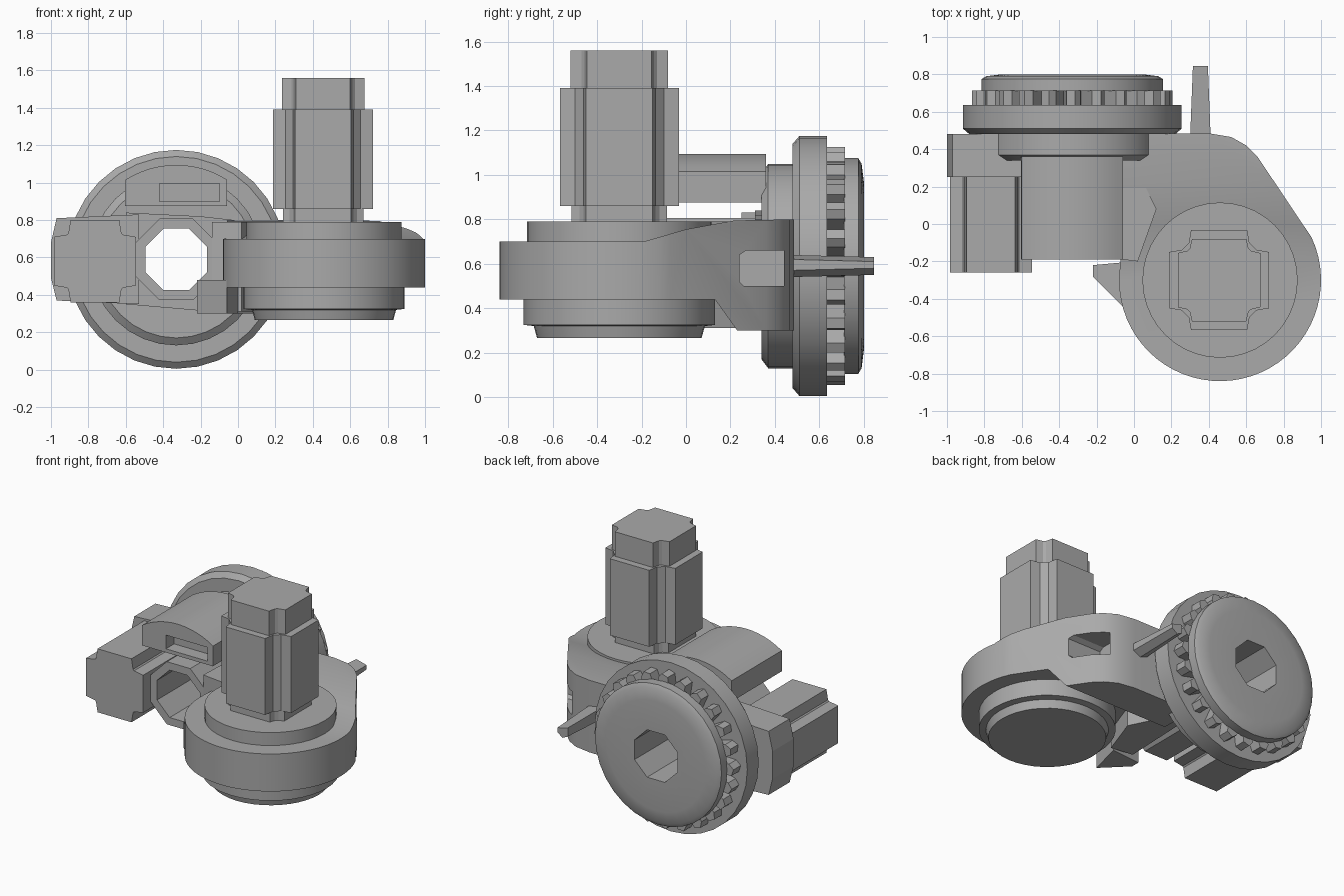
import bpy, bmesh, math
from mathutils import Matrix, Vector

cube = bpy.data.objects.get("Cube")
if cube:
    bpy.data.objects.remove(cube, do_unlink=True)

grey = bpy.data.materials.new("mid grey")
grey.use_nodes = True
grey.diffuse_color = (0.4, 0.4, 0.4, 1)
grey.node_tree.nodes["Principled BSDF"].inputs["Base Color"].default_value = (0.4, 0.4, 0.4, 1)

DRUM = (0.46, -0.30)      # vertical axis x, y
WHEEL = (-0.33, 0.59)     # horizontal axis x, z
TURN_Y = Matrix.Rotation(math.radians(-90), 4, 'X')   # local z becomes +y


def finish(name, bm, smooth=False):
    bmesh.ops.recalc_face_normals(bm, faces=bm.faces)
    mesh = bpy.data.meshes.new(name)
    bm.to_mesh(mesh)
    bm.free()
    mesh.materials.append(grey)
    ob = bpy.data.objects.new(name, mesh)
    bpy.context.collection.objects.link(ob)
    if smooth:
        round_off(ob)
    return ob


def round_off(ob):
    bpy.ops.object.select_all(action='DESELECT')
    ob.select_set(True)
    bpy.context.view_layer.objects.active = ob
    bpy.ops.object.shade_smooth_by_angle(angle=math.radians(30))


def prism(name, outline, lo, hi, axis='z'):
    """Extrude a 2D outline: z uses (x, y), y uses (x, z), x uses (y, z)."""
    place = {'z': lambda a, b, t: (a, b, t),
             'y': lambda a, b, t: (a, t, b),
             'x': lambda a, b, t: (t, a, b)}[axis]
    bm = bmesh.new()
    low = [bm.verts.new(place(a, b, lo)) for a, b in outline]
    high = [bm.verts.new(place(a, b, hi)) for a, b in outline]
    bm.faces.new(low)
    bm.faces.new(high)
    n = len(outline)
    for i in range(n):
        j = (i + 1) % n
        bm.faces.new((low[i], low[j], high[j], high[i]))
    return finish(name, bm)


def rect(a0, a1, b0, b1):
    return [(a0, b0), (a1, b0), (a1, b1), (a0, b1)]


def arc(cx, cy, r, start, end, n):
    angles = [math.radians(start + (end - start) * i / n) for i in range(n + 1)]
    return [(cx + r * math.cos(a), cy + r * math.sin(a)) for a in angles]


def octagon(r):
    return arc(*WHEEL, r, 22.5, 337.5, 7)


def lathe(name, profile, matrix, sides):
    """Spin an (r, height) profile that starts and ends on the axis."""
    bm = bmesh.new()
    rings = []
    for r, h in profile:
        if r == 0:
            rings.append([bm.verts.new((0, 0, h))])
        else:
            rings.append([bm.verts.new((x, y, h)) for x, y in arc(0, 0, r, 0, 360, sides)[:-1]])
    for a, b in zip(rings, rings[1:]):
        for i in range(sides):
            j = (i + 1) % sides
            quad = [a[i % len(a)], a[j % len(a)], b[j % len(b)], b[i % len(b)]]
            bm.faces.new(list(dict.fromkeys(quad)))
    bm.transform(matrix)
    return finish(name, bm, True)


def boolean(ob, cutter, operation='DIFFERENCE', keep=False):
    mod = ob.modifiers.new("cut", 'BOOLEAN')
    mod.object, mod.operation, mod.solver = cutter, operation, 'EXACT'
    bpy.context.view_layer.objects.active = ob
    bpy.ops.object.modifier_apply(modifier=mod.name)
    if not keep:
        bpy.data.objects.remove(cutter, do_unlink=True)


def fluted(cx, cy, half, arm, notch):
    """Square section with a concave notch in each corner."""
    corner = [(half, arm), (notch, arm + 0.012), (arm + 0.012, notch), (arm, half)]
    points = []
    for k in range(4):
        c, s = round(math.cos(k * math.pi / 2)), round(math.sin(k * math.pi / 2))
        points += [(cx + x * c - y * s, cy + x * s + y * c) for x, y in corner]
    return points


# Main housing: plan outline limited by a side profile that rises to the rear
plan = arc(*DRUM, 0.54, 180, 385, 36) + [(0.66, 0.36), (0.6, 0.42), (0.52, 0.465),
                                         (0.4, 0.485), (-0.06, 0.485), (-0.06, 0)]
side = [(-0.9, 0.44), (0.13, 0.44), (0.23, 0.3), (0.5, 0.3),
        (0.5, 0.8), (0.22, 0.795), (0, 0.755), (-0.19, 0.7), (-0.9, 0.7)]
housing = prism("housing", plan, 0, 1)
boolean(housing, prism("side_profile", side, -0.5, 1.5, 'x'), 'INTERSECT')
boolean(housing, prism("pocket", [(0.24, 0.52), (0.26, 0.5), (0.44, 0.5), (0.44, 0.66),
                                  (0.27, 0.66), (0.24, 0.64)], 0.48, 1.2, 'x'))
round_off(housing)

# Turning drum inside the housing, with its stepped base
lathe("drum", [(0, 0.265), (0.37, 0.265), (0.385, 0.32), (0.43, 0.325), (0.43, 0.6),
               (0.415, 0.6), (0.415, 0.79), (0, 0.79)],
      Matrix.Translation((*DRUM, 0)), 40)

# Upright shaft: neck, thick fluted grip, thinner tip
UP = (0.455, -0.30)
prism("shaft_neck", fluted(*UP, 0.215, 0.15, 0.18), 0.78, 0.87)
prism("shaft_grip", fluted(*UP, 0.268, 0.15, 0.2), 0.86, 1.39)
prism("shaft_tip", fluted(*UP, 0.22, 0.145, 0.17), 1.38, 1.56)

# Side shaft pointing forward, on its mounting block
prism("side_shaft", fluted(-0.765, 0.58, 0.22, 0.13, 0.15), -0.26, 0.3, 'y')
prism("side_block", [(-0.97, 0.37), (-0.53, 0.35), (-0.53, 0.83), (-0.97, 0.81), (-1, 0.68),
                     (-1, 0.49)], 0.25, 0.48, 'y')
back_plate = prism("back_plate", [(-0.6, 0.35), (-0.02, 0.3), (-0.02, 0.8), (-0.2, 0.82),
                                  (-0.6, 0.84)], 0.31, 0.485, 'y')

# Rear wheel, its toothed ring and the hollow front tube
wheel = lathe("wheel", [(0, 0.35), (0.42, 0.34), (0.46, 0.37), (0.46, 0.48), (0.55, 0.48),
                        (0.585, 0.51), (0.585, 0.635), (0.36, 0.635), (0.36, 0.71),
                        (0.485, 0.71), (0.485, 0.775), (0.46, 0.79), (0.38, 0.8), (0, 0.8)],
              Matrix.Translation((WHEEL[0], 0, WHEEL[1])) @ TURN_Y, 32)
tube = prism("front_tube", octagon(0.235), -0.18, 0.4, 'y')
bore = prism("bore", octagon(0.178), -1, 1.5, 'y')
for part in (wheel, tube, back_plate):
    boolean(part, bore, keep=True)
bpy.data.objects.remove(bore, do_unlink=True)

TEETH = 24
bm = bmesh.new()
for i in range(TEETH):
    turn = Matrix.Translation((WHEEL[0], 0, WHEEL[1])) @ Matrix.Rotation(
        math.tau * i / TEETH, 4, 'Y')
    section = [(-0.05, 0.34), (0.05, 0.34), (0.045, 0.5), (0.015, 0.535), (-0.03, 0.52)]
    loops = [[bm.verts.new(turn @ Vector((x, y, z))) for x, z in section] for y in (0.63, 0.715)]
    for loop in loops:
        bm.faces.new(loop)
    for a in range(5):
        b = (a + 1) % 5
        bm.faces.new((loops[0][a], loops[0][b], loops[1][b], loops[1][a]))
finish("wheel_teeth", bm)

# Curved cover over the tube, with a slot in its front
cover = prism("curved_cover", arc(*WHEEL, 0.505, 57.5, 122.5, 12) + [(-0.605, 0.875), (-0.06, 0.875)],
              -0.19, 0.36, 'y')
boolean(cover, prism("cover_slot", rect(-0.42, -0.1, 0.9, 0.995), -0.4, -0.1, 'y'))
round_off(cover)

# Small lug joining the tube side to the drum
prism("lug", [(-0.22, -0.22), (-0.22, -0.28), (-0.06, -0.44), (0, -0.2)], 0.3, 0.48)
prism("inner_web", [(-0.14, -0.18), (0.02, -0.2), (0.12, 0.08), (0, 0.32), (-0.12, 0.32)], 0.31, 0.79)

# Tapered rear pin
bm = bmesh.new()
ends = []
for y, half, top, low in ((0.46, 0.055, 0.64, 0.54), (0.845, 0.04, 0.63, 0.55)):
    ends.append([bm.verts.new(p) for p in ((0.355 - half, y, low + 0.02), (0.355, y, low),
                                           (0.355 + half, y, low + 0.03),
                                           (0.355 + half, y, top - 0.02), (0.355 - half, y, top))])
for end in ends:
    bm.faces.new(end)
for a in range(5):
    b = (a + 1) % 5
    bm.faces.new((ends[0][a], ends[0][b], ends[1][b], ends[1][a]))
finish("rear_pin", bm)
